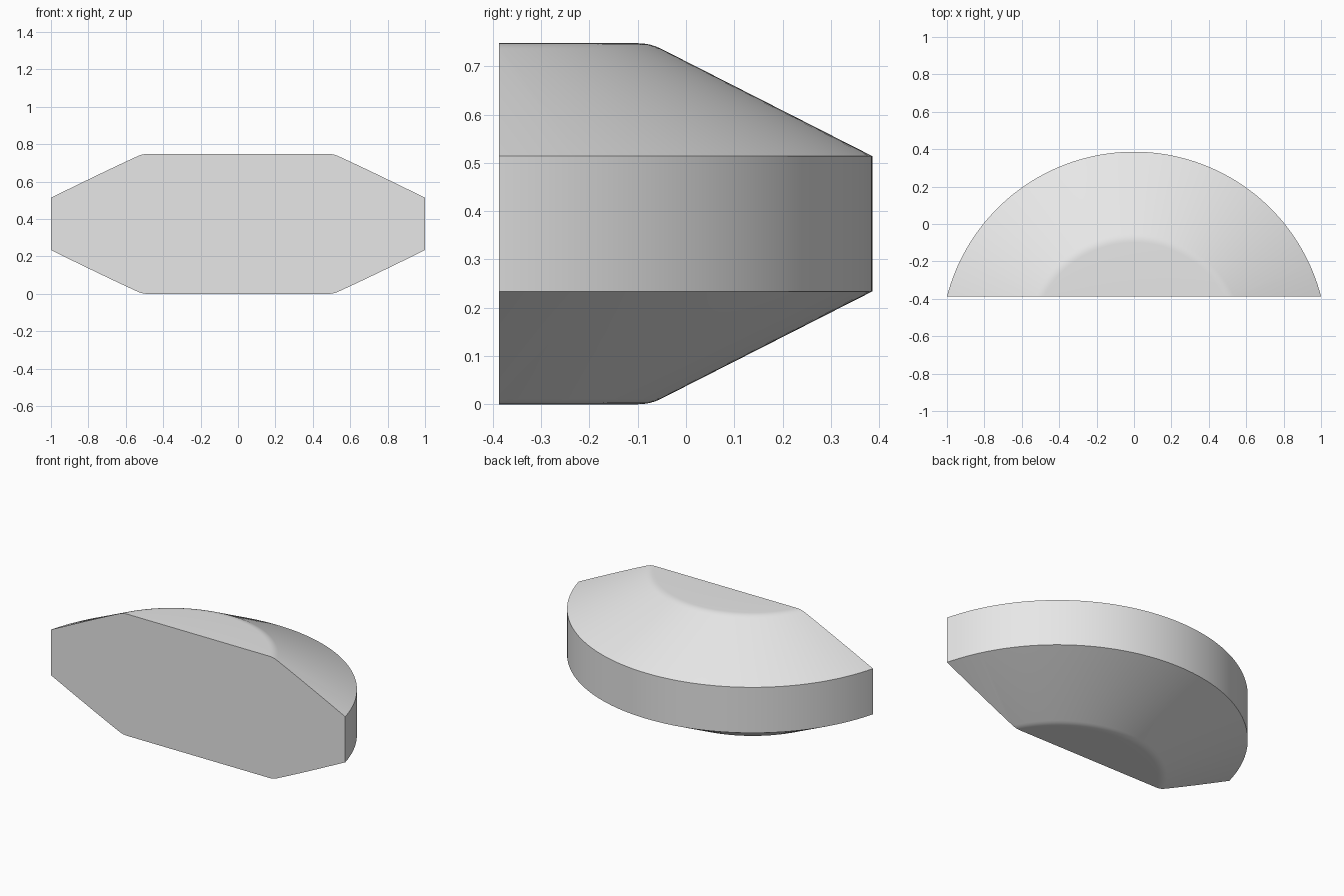
import bpy, bmesh, math
from mathutils import Vector, Matrix

cube = bpy.data.objects.get("Cube")
if cube:
    bpy.data.objects.remove(cube, do_unlink=True)

# Main dimensions
FRONT_Y = -0.387
AXIS = Vector((0, -0.647, 0))
R_CAP, R_RIM = 0.573, 1.0333
HEIGHT, MID, RIM_HALF = 0.748, 0.374, 0.14
STEPS = 96

grey = bpy.data.materials.new("light grey")
grey.use_nodes = True
colour = (0.8, 0.8, 0.8, 1)
grey.diffuse_color = colour
grey.node_tree.nodes["Principled BSDF"].inputs["Base Color"].default_value = colour


def soft_corner(a, corner, b, size=0.025, steps=4):
    """Points of a small rounded corner between two straight runs."""
    p = corner + (a - corner).normalized() * size
    q = corner + (b - corner).normalized() * size
    pts = []
    for i in range(steps + 1):
        t = i / steps
        pts.append(p.lerp(corner, t).lerp(corner.lerp(q, t), t))
    return pts


# Upper half of the profile (radius, height above middle), then mirrored
centre = Vector((0, HEIGHT - MID))
cap = Vector((R_CAP, HEIGHT - MID))
rim = Vector((R_RIM, RIM_HALF))
upper = [centre] + soft_corner(centre, cap, rim) + [rim]
profile = upper + [Vector((p.x, -p.y)) for p in reversed(upper)]

# Revolve the profile around the axis behind the flat front
bm = bmesh.new()
verts = [bm.verts.new(AXIS + Vector((p.x, 0, MID + p.y))) for p in profile]
edges = [bm.edges.new(pair) for pair in zip(verts, verts[1:])]
bmesh.ops.spin(bm, geom=verts + edges, cent=AXIS, axis=(0, 0, 1),
               angle=math.pi, steps=STEPS, use_merge=False)
bmesh.ops.remove_doubles(bm, verts=bm.verts[:], dist=1e-5)

# Slice off everything in front of the flat face and close it
cut = bmesh.ops.bisect_plane(bm, geom=bm.verts[:] + bm.edges[:] + bm.faces[:],
                             plane_co=(0, FRONT_Y, 0), plane_no=(0, -1, 0),
                             clear_outer=True)
rim_edges = [e for e in bm.edges if e.is_boundary]
bmesh.ops.contextual_create(bm, geom=rim_edges)
bmesh.ops.recalc_face_normals(bm, faces=bm.faces[:])

mesh = bpy.data.meshes.new("bevelled_half_disc")
bm.to_mesh(mesh)
bm.free()
mesh.materials.append(grey)
body = bpy.data.objects.new("bevelled_half_disc", mesh)
bpy.context.collection.objects.link(body)

# Smooth curved surfaces, sharp outer edges
bpy.ops.object.select_all(action='DESELECT')
body.select_set(True)
bpy.context.view_layer.objects.active = body
bpy.ops.object.shade_smooth_by_angle(angle=math.radians(30))
